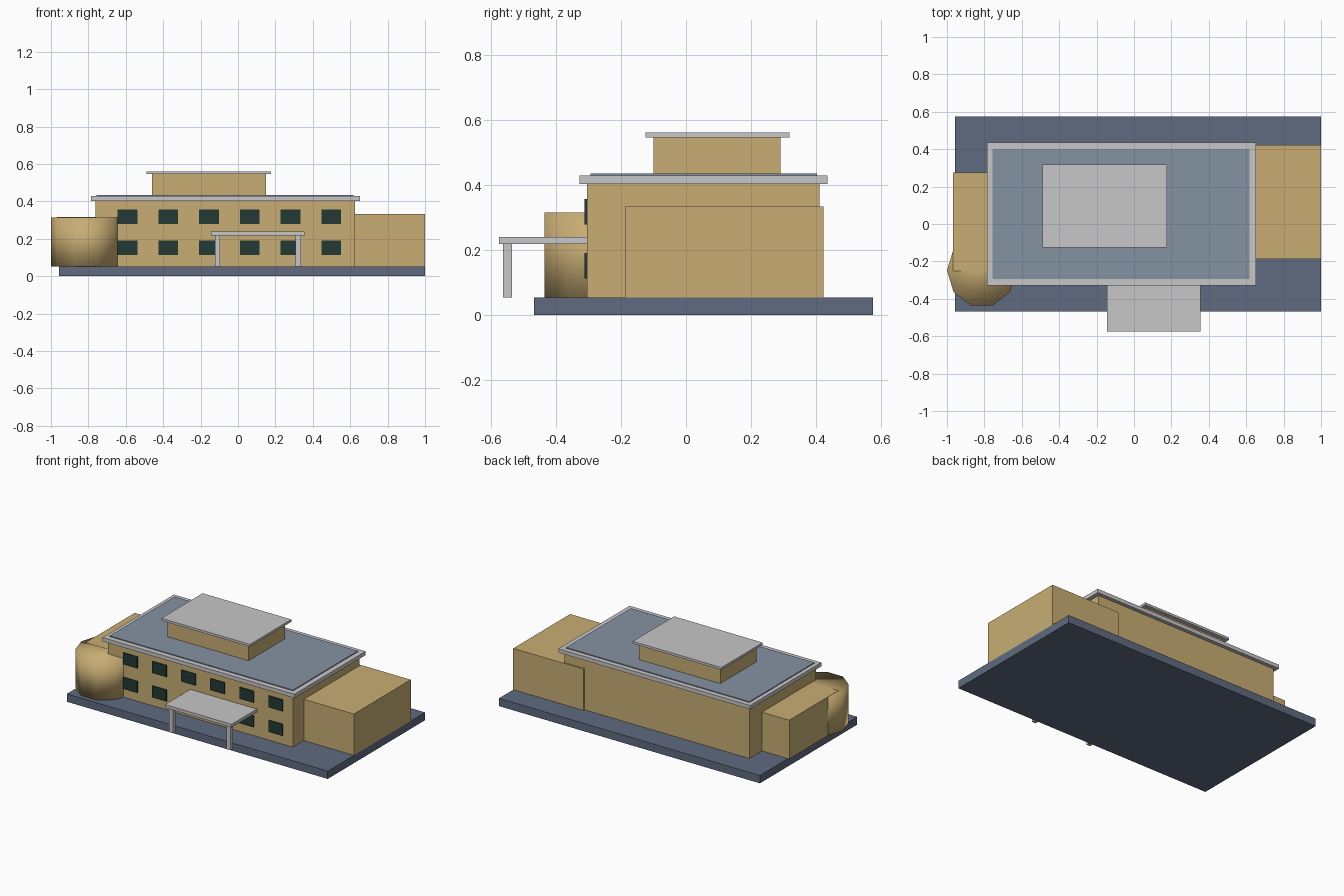
import bpy

default = bpy.data.objects.get("Cube")
if default:
    bpy.data.objects.remove(default, do_unlink=True)


def material(name, rgb):
    mat = bpy.data.materials.new(name)
    mat.use_nodes = True
    colour = (*rgb, 1)
    mat.diffuse_color = colour
    mat.node_tree.nodes["Principled BSDF"].inputs["Base Color"].default_value = colour
    return mat


sand = material("sand_wall", (0.58, 0.42, 0.175))
grey = material("light_grey_trim", (0.57, 0.57, 0.58))
slate = material("slate_paving", (0.115, 0.145, 0.212))
blue = material("blue_grey_roof", (0.235, 0.29, 0.365))
glass = material("dark_green_glass", (0.016, 0.042, 0.036))


def box(name, x, y, z, mat):
    """Box spanning the given (low, high) ranges."""
    bpy.ops.mesh.primitive_cube_add(size=1)
    ob = bpy.context.object
    ob.name = name
    ob.location = [(a + b) / 2 for a, b in (x, y, z)]
    ob.scale = [b - a for a, b in (x, y, z)]
    bpy.ops.object.transform_apply(location=False, rotation=False, scale=True)
    ob.data.materials.append(mat)
    return ob


GROUND = 0.053
FRONT = -0.305

# Ground slab and main block
box("ground_slab", (-0.957, 1.0), (-0.467, 0.575), (0, GROUND), slate)
box("main_block", (-0.763, 0.625), (FRONT, 0.41), (GROUND, 0.405), sand)

# Main roof: overhanging eave with a raised deck
box("main_eave", (-0.785, 0.653), (-0.328, 0.435), (0.402, 0.428), grey)
box("roof_deck", (-0.757, 0.618), (-0.293, 0.402), (0.42, 0.434), blue)

# Rooftop storey
box("upper_storey", (-0.46, 0.15), (-0.1, 0.29), (0.42, 0.547), sand)
box("upper_roof", (-0.488, 0.177), (-0.125, 0.318), (0.545, 0.561), grey)

# Side wings
box("left_wing", (0.475, 1.0), (-0.187, 0.422), (GROUND, 0.333), sand)
box("right_wing", (-0.967, -0.7), (-0.25, 0.275), (GROUND, 0.316), sand)

# Round corner tower
bpy.ops.mesh.primitive_cylinder_add(vertices=10, radius=0.186, depth=0.315 - GROUND)
tower = bpy.context.object
tower.name = "corner_tower"
tower.data.materials.append(sand)
tower.location = (-0.814, -0.248, (0.315 + GROUND) / 2)
# Turn a corner toward the side, then widen slightly front to back
tower.rotation_euler.z = 0.31416
bpy.ops.object.transform_apply(location=False, rotation=True, scale=False)
tower.scale.y = 1.06
bpy.ops.object.transform_apply(location=False, rotation=False, scale=True)
bpy.ops.object.shade_smooth()

# Two rows of front windows
for row, z in enumerate((0.112, 0.278)):
    for col in range(6):
        x = -0.591 + col * 0.218
        box(f"window_{row + 1}_{col + 1}", (x - 0.053, x + 0.053),
            (FRONT - 0.007, FRONT + 0.002), (z, z + 0.078), glass)

# Entrance canopy on two posts
box("entrance_canopy", (-0.145, 0.355), (-0.575, FRONT), (0.218, 0.239), grey)
for side, x in (("right", -0.109), ("left", 0.322)):
    box(f"canopy_post_{side}", (x - 0.014, x + 0.014),
        (-0.562, -0.535), (GROUND, 0.22), grey)
